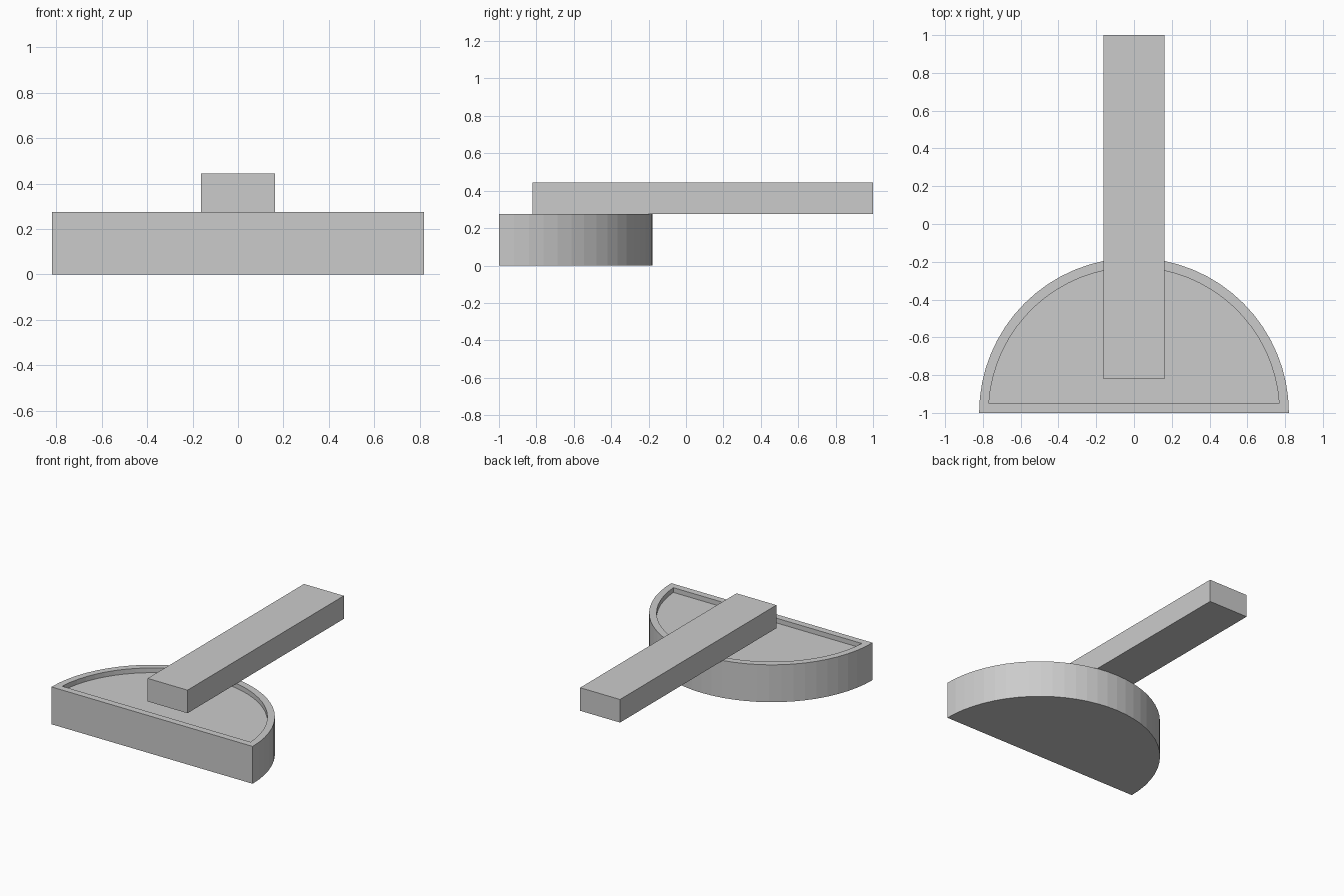
import bpy, bmesh, math

if "Cube" in bpy.data.objects:
    bpy.data.objects.remove(bpy.data.objects["Cube"])

R, H, RIM, DEPTH, SEG = 0.82, 0.275, 0.05, 0.035, 32


def finish(bm, name):
    bmesh.ops.recalc_face_normals(bm, faces=bm.faces)
    mesh = bpy.data.meshes.new(name)
    bm.to_mesh(mesh)
    bm.free()
    obj = bpy.data.objects.new(name, mesh)
    bpy.context.collection.objects.link(obj)
    return obj


def arc(radius, y0):
    # half circle about (0, -1), starting and ending on the line y = y0
    a0 = math.asin((y0 + 1) / radius)
    step = (math.pi - 2 * a0) / SEG
    return [(radius * math.cos(a0 + i * step), -1 + radius * math.sin(a0 + i * step))
            for i in range(SEG + 1)]


# Half-round base with a shallow recess in its top
bm = bmesh.new()
outer, inner = arc(R, -1), arc(R - RIM, -1 + RIM)
rings = [[bm.verts.new((x, y, z)) for x, y in pts]
         for pts, z in ((outer, 0), (outer, H), (inner, H), (inner, H - DEPTH))]
for a, b in zip(rings, rings[1:]):
    for i in range(SEG + 1):
        j = (i + 1) % (SEG + 1)
        bm.faces.new((a[i], a[j], b[j], b[i]))
bm.faces.new(rings[0][::-1])
bm.faces.new(rings[-1])
finish(bm, "half_round_base")

# Straight bar lying across the rim
bm = bmesh.new()
bmesh.ops.create_cube(bm, size=1)
bmesh.ops.scale(bm, vec=(0.325, 1.82, 0.17), verts=bm.verts)
bmesh.ops.translate(bm, vec=(0, 0.09, H + 0.085), verts=bm.verts)
finish(bm, "bar")
